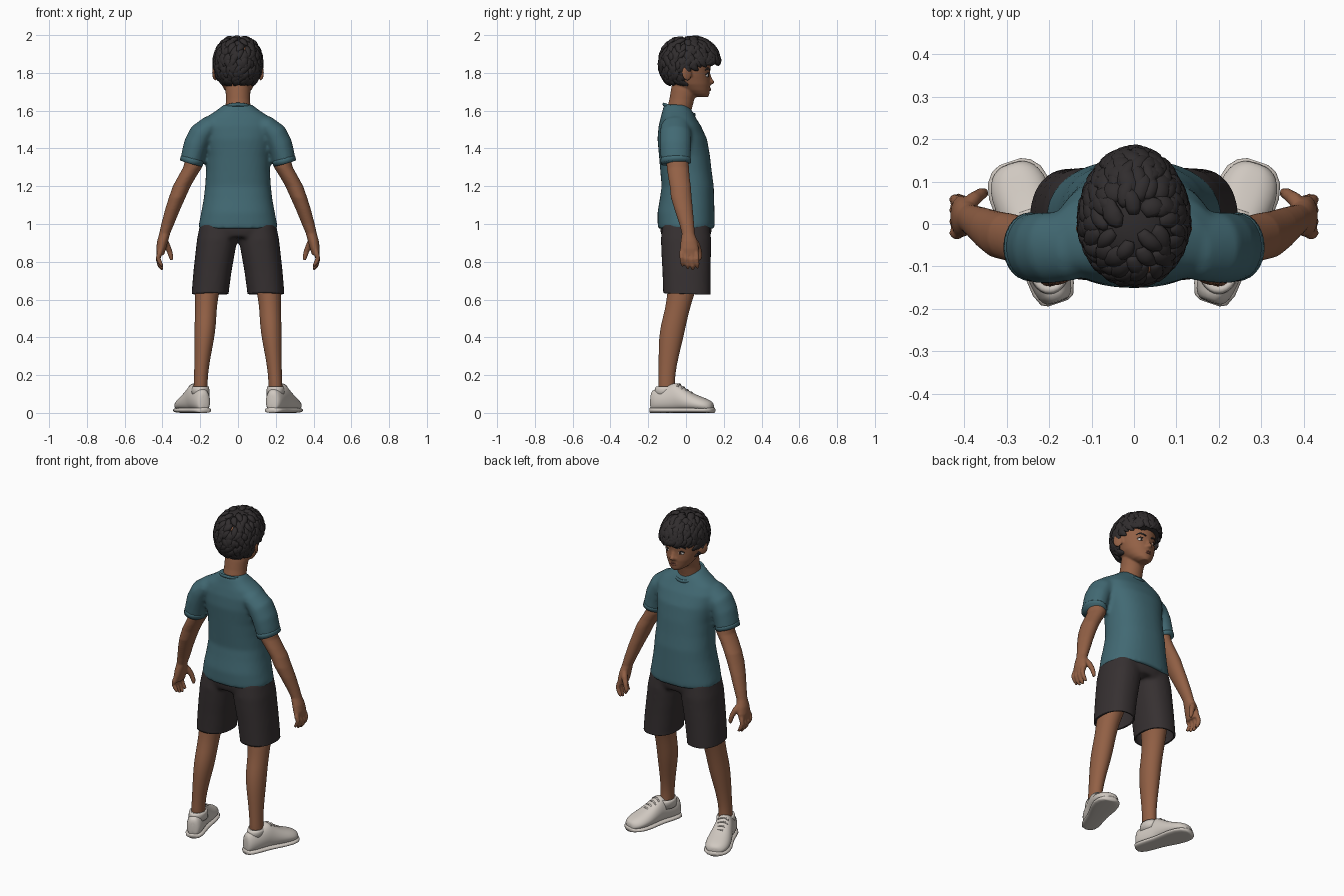
import bpy, bmesh, math, random
from mathutils import Vector, Matrix

if "Cube" in bpy.data.objects:
    bpy.data.objects.remove(bpy.data.objects["Cube"])

random.seed(4)
PI = math.pi


def material(name, r, g, b):
    m = bpy.data.materials.new(name)
    m.diffuse_color = (r, g, b, 1)
    m.use_nodes = True
    m.node_tree.nodes["Principled BSDF"].inputs["Base Color"].default_value = m.diffuse_color
    return m


SKIN = material("brown_skin", 0.29, 0.118, 0.06)
LIP = material("lip_brown", 0.20, 0.07, 0.045)
HAIR = material("dark_hair", 0.030, 0.026, 0.027)
TEAL = material("teal_cotton", 0.054, 0.142, 0.172)
DARK = material("charcoal_cloth", 0.037, 0.030, 0.031)
SHOE = material("off_white_shoe", 0.63, 0.58, 0.53)
WHITE = material("eye_white", 0.75, 0.72, 0.70)
IRIS = material("dark_iris", 0.02, 0.012, 0.01)


# ---------- helpers ----------
def skin(bm, loops):
    """Join equal-length point loops into a closed shell."""
    rows = [[bm.verts.new(p) for p in lp] for lp in loops]
    n = len(rows[0])
    for a, b in zip(rows, rows[1:]):
        for i in range(n):
            j = (i + 1) % n
            bm.faces.new((a[i], a[j], b[j], b[i]))
    bm.faces.new(rows[0])
    bm.faces.new(rows[-1])


def sup(a, p):
    c, s = math.cos(a), math.sin(a)
    return (math.copysign(abs(c) ** (2 / p), c), math.copysign(abs(s) ** (2 / p), s))


def loft(bm, rings, side=1, p=2.0, n=28):
    """Horizontal rings given as (x, y, z, rx, ry)."""
    loops = []
    for x, y, z, rx, ry in rings:
        pts = [sup(2 * PI * i / n, p) for i in range(n)]
        loops.append([(side * (x + rx * c), y + ry * s, z) for c, s in pts])
    skin(bm, loops)


def tube(bm, pts, widths, heights, ref, side=1, n=8):
    """Elliptical tube along points; ref is the height direction."""
    pts = [Vector(p) for p in pts]
    loops = []
    for i, p in enumerate(pts):
        t = (pts[min(i + 1, len(pts) - 1)] - pts[max(i - 1, 0)]).normalized()
        u = t.cross(Vector(ref)).normalized()
        v = u.cross(t)
        lp = []
        for k in range(n):
            a = 2 * PI * k / n
            q = p + u * math.cos(a) * widths[i] + v * math.sin(a) * heights[i]
            lp.append((side * q.x, q.y, q.z))
        loops.append(lp)
    skin(bm, loops)


def ball(bm, loc, size, rot=(0, 0, 0)):
    r = Matrix.Rotation(rot[2], 4, 'Z') @ Matrix.Rotation(rot[0], 4, 'X')
    m = Matrix.Translation(loc) @ r @ Matrix.Diagonal((*size, 1))
    bmesh.ops.create_uvsphere(bm, u_segments=18, v_segments=12, radius=1, matrix=m)


def finish(name, bm, mat, sub=0, voxel=0, smooth=0):
    """Make an object; voxel > 0 fuses its shells into one smooth skin."""
    bmesh.ops.recalc_face_normals(bm, faces=bm.faces[:])
    me = bpy.data.meshes.new(name)
    bm.to_mesh(me)
    bm.free()
    ob = bpy.data.objects.new(name, me)
    bpy.context.collection.objects.link(ob)
    if sub:
        ob.modifiers.new("subdivide", 'SUBSURF').levels = sub
    if voxel:
        r = ob.modifiers.new("fuse", 'REMESH')
        r.mode, r.voxel_size = 'VOXEL', voxel
        s = ob.modifiers.new("relax", 'SMOOTH')
        s.factor, s.iterations = 0.5, smooth
    bpy.context.view_layer.update()
    me = bpy.data.meshes.new_from_object(ob.evaluated_get(bpy.context.evaluated_depsgraph_get()))
    ob.modifiers.clear()
    ob.data = me
    me.materials.clear()
    me.materials.append(mat)
    me.polygons.foreach_set("use_smooth", [True] * len(me.polygons))
    return ob


# ---------- shirt: torso and sleeves fused ----------
bm = bmesh.new()
loft(bm, [(0, .001, .975, .208, .150), (0, .001, 1.0, .207, .151), (0, 0, 1.06, .195, .151),
          (0, .005, 1.13, .182, .144), (0, .009, 1.2, .174, .138), (0, 0, 1.28, .169, .136),
          (0, -.008, 1.36, .170, .135), (0, -.02, 1.45, .185, .131), (0, -.033, 1.52, .195, .112),
          (0, -.042, 1.565, .170, .092), (0, -.046, 1.60, .115, .078), (0, -.055, 1.632, .074, .062)],
     p=2.3, n=40)
for s in (1, -1):
    tube(bm, [(.08, -.055, 1.535), (.15, -.056, 1.515), (.195, -.056, 1.475), (.222, -.056, 1.42),
              (.236, -.055, 1.37), (.246, -.053, 1.325)],
         [.06, .078, .084, .084, .081, .079], [.045, .058, .066, .066, .063, .061], (1, 0, .3), s, 24)
finish("shirt", bm, TEAL, voxel=.011, smooth=4)

# ---------- shirt collar and sleeve hems ----------
bm = bmesh.new()
prof = [(.000, -.012), (.008, -.008), (.009, .004), (.003, .010), (-.005, .006), (-.006, -.008)]
n = 32
rows = []
for i in range(n):
    a = 2 * PI * i / n
    c, q = math.cos(a), math.sin(a)
    rows.append([bm.verts.new(((.076 + d) * c, -.036 + (.080 + d) * q, 1.606 - .028 * q + h)) for d, h in prof])
for i in range(n):
    for k in range(6):
        a, b, m = rows[i], rows[(i + 1) % n], (k + 1) % 6
        bm.faces.new((a[k], a[m], b[m], b[k]))
finish("shirt_collar", bm, TEAL, sub=1)
bm = bmesh.new()
for s in (1, -1):
    tube(bm, [(.241, -.054, 1.348), (.243, -.054, 1.340), (.248, -.053, 1.322)],
         [.079, .081, .080], [.061, .063, .062], (1, 0, .3), s, 28)
finish("sleeve_hems", bm, TEAL)

# ---------- shorts: fused, cut open at the hems ----------
bm = bmesh.new()
loft(bm, [(0, 0, .93, .198, .128), (0, 0, .97, .203, .137), (0, 0, 1.03, .195, .135)], p=2.3, n=40)
for s in (1, -1):
    loft(bm, [(.148, .005, .585, .099, .126), (.147, .005, .64, .098, .126), (.135, .003, .75, .101, .128),
              (.122, .001, .84, .104, .131), (.110, 0, .92, .107, .133), (.098, 0, 1.0, .103, .125)],
         s, 2.3)
shorts = finish("shorts", bm, DARK, voxel=.011, smooth=4)
bm = bmesh.new()
bm.from_mesh(shorts.data)
bmesh.ops.bisect_plane(bm, geom=bm.verts[:] + bm.edges[:] + bm.faces[:], plane_co=(0, 0, .63),
                       plane_no=(0, .03, 1), clear_inner=True)
bm.to_mesh(shorts.data)
bm.free()
sol = shorts.modifiers.new("cloth", 'SOLIDIFY')
sol.thickness, sol.offset = .01, -1

for s, tag in ((1, "right"), (-1, "left")):
    # arm with hand
    bm = bmesh.new()
    loft(bm, [(.215, -.05, 1.40, .05, .058), (.240, -.043, 1.30, .050, .059), (.270, -.038, 1.25, .048, .057),
              (.298, -.030, 1.20, .047, .056), (.322, -.025, 1.14, .044, .055), (.345, -.013, 1.08, .040, .049),
              (.372, .004, 1.0, .034, .039), (.388, .012, .95, .029, .034), (.399, .016, .91, .029, .044),
              (.407, .018, .87, .026, .050), (.411, .019, .835, .019, .046)], s, n=24)
    for k, (y, dz) in enumerate(((-.024, .02), (.003, .005), (.030, 0), (.055, .01))):
        tube(bm, [(.405, .018 + (y - .018) * .8, .88), (.417, y, .84), (.423, y + .003, .81 + dz * .5),
                  (.414, y + .005, .778 + dz), (.400, y + .006, .757 + dz)],
             [.013, .014, .013, .012, .008], [.013, .014, .013, .012, .008], (0, 1, 0), s)
    tube(bm, [(.395, .035, .925), (.378, .058, .89), (.362, .070, .855), (.354, .073, .825), (.352, .073, .808)],
         [.016, .018, .015, .013, .008], [.016, .018, .015, .013, .008], (0, 1, 0), s)
    finish(tag + "_arm", bm, SKIN, voxel=.0055, smooth=3)

    # leg
    bm = bmesh.new()
    loft(bm, [(.145, .0, .76, .078, .088), (.155, -.012, .69, .070, .080), (.166, -.030, .62, .062, .071),
              (.170, -.045, .55, .057, .065), (.173, -.066, .47, .057, .067), (.179, -.080, .39, .053, .064),
              (.188, -.092, .30, .043, .053), (.196, -.102, .2, .036, .043), (.198, -.103, .14, .037, .045),
              (.200, -.10, .08, .038, .046)], s)
    finish(tag + "_leg", bm, SKIN, sub=1)

    # shoe: slices along the foot, then the sole, ankle collar and laces
    th = .33
    cs, sn = math.cos(th), math.sin(th)

    def foot(u, t, z):
        return (s * (.208 + t * sn + u * cs), -.1 + t * cs - u * sn, z)

    slices = [(-.090, .020, .095), (-.082, .036, .122), (-.055, .047, .126), (0, .051, .140), (.045, .053, .163),
              (.065, .056, .152), (.09, .060, .135), (.14, .069, .104), (.19, .071, .085), (.225, .062, .072),
              (.247, .044, .060), (.257, .022, .048)]
    upper, sole = [], []
    for t, w, h in slices:
        ring = [sup(2 * PI * i / 28, 2.7) for i in range(28)]
        upper.append([foot(w * c * (1 - .22 * max(0, q)), t, .012 + (h - .012) * (.5 + .5 * q)) for c, q in ring])
        sole.append([foot((w + .004) * c, t * 1.015, .014 + .014 * q) for c, q in ring])
    bm = bmesh.new()
    skin(bm, upper)
    finish(tag + "_shoe", bm, SHOE, sub=1)
    bm = bmesh.new()
    skin(bm, sole)
    finish(tag + "_sole", bm, SHOE)
    bm = bmesh.new()
    loft(bm, [(.199, -.103, .09, .049, .064), (.199, -.103, .125, .047, .062), (.199, -.101, .141, .044, .058),
              (.199, -.101, .138, .039, .050)], s)
    for t, h in ((.068, .152), (.09, .137), (.112, .122), (.135, .108)):
        p = [foot(u, t, h + .001 - 16 * u * u) for u in (-.03, -.015, 0, .015, .03)]
        tube(bm, p, [.005] * 5, [.004] * 5, (0, 0, 1))
    finish(tag + "_shoe_collar_and_laces", bm, SHOE)

# ---------- head, neck, nose and ears fused ----------
bm = bmesh.new()
loft(bm, [(0, .086, 1.672, .026, .032), (0, .066, 1.688, .052, .058), (0, .050, 1.708, .070, .075),
          (0, .030, 1.74, .089, .099), (0, .014, 1.785, .104, .112), (0, .005, 1.83, .111, .125),
          (0, 0, 1.88, .112, .130), (0, -.005, 1.93, .098, .115), (0, -.005, 1.965, .06, .07)], n=36)
loft(bm, [(0, -.045, 1.56, .078, .070), (0, -.035, 1.61, .067, .066), (0, -.022, 1.66, .064, .066),
          (0, -.008, 1.71, .066, .072), (0, 0, 1.76, .06, .07)])
ball(bm, (0, .131, 1.752), (.017, .019, .014))
tube(bm, [(0, .118, 1.80), (0, .122, 1.78), (0, .130, 1.755)], [.010, .011, .015], [.009, .012, .014], (0, 1, 0))
for s in (1, -1):
    ball(bm, (s * .014, .123, 1.748), (.011, .012, .009))
    ball(bm, (s * .122, .004, 1.798), (.010, .029, .040), (.15, 0, s * .45))
ball(bm, (0, .118, 1.715), (.028, .011, .012))
finish("head", bm, SKIN, voxel=.0055, smooth=4)

# ---------- eyes, brows, lips ----------
for name, mat, y, size in (("eye_whites", WHITE, .109, (.019, .010, .0105)),
                           ("irises", IRIS, .114, (.0085, .0075, .0095))):
    bm = bmesh.new()
    for s in (1, -1):
        ball(bm, (s * .043, y, 1.787), size, (0, 0, -s * .3))
    finish(name, bm, mat)
bm = bmesh.new()
for s in (1, -1):
    tube(bm, [(.018, .125, 1.812), (.035, .121, 1.822), (.053, .112, 1.824), (.070, .099, 1.814)],
         [.004, .006, .0055, .002], [.004] * 4, (0, 1, 0), s)
    tube(bm, [(.024, .117, 1.791), (.036, .119, 1.799), (.050, .115, 1.799), (.063, .104, 1.790)],
         [.002, .003, .003, .002], [.003] * 4, (0, 1, 0), s)
finish("brows_and_lashes", bm, HAIR)
bm = bmesh.new()
for z, r in ((1.7185, .0042), (1.7105, .0055)):
    tube(bm, [(-.027, .114, 1.715), (-.012, .125, z), (0, .128, z), (.012, .125, z), (.027, .114, 1.715)],
         [.002, r, r, r, .002], [.002, .004, .004, .004, .002], (0, 1, 0))
finish("lips", bm, LIP)

# ---------- hair: cap following the hairline, covered with curved locks ----------
HC = Vector((0, .008, 1.852))


def reach(az):
    """Polar angle of the hairline; az = 0 is the face."""
    d = math.cos(az)
    if d < .1:
        z = 1.745 + .08 * min(1, max(0, (d + .25) / .35))
    else:
        z = 1.825 + .03 * min(1, (d - .1) / .5)
    return math.acos((z - HC.z) / .136)


def scalp(az, pol, r):
    q = abs(math.sin(pol)) ** .82 * r
    d = math.cos(az)
    front = .020 * max(0, d) ** 2 * math.sin(pol)
    p = HC + Vector((.121 * q * math.sin(az), .144 * q * d + front, .136 * math.cos(pol) * r))
    p.z = min(p.z, 1.991)
    return p


bm = bmesh.new()
az_list = [2 * PI * i / 48 for i in range(48)]
cap = [[scalp(a, reach(a) * (k + .1) / 14.1, 1) for a in az_list] for k in range(15)]
cap.append([scalp(a, reach(a), .86) for a in az_list])
skin(bm, cap)
finish("hair_cap", bm, HAIR)

bm = bmesh.new()
count = 270
for i in range(count):
    az = i * 2.39996 + random.uniform(-.1, .1)
    pm = reach(az)
    p0 = pm * math.sqrt((i + .5) / count) * .88
    p1 = min(p0 + random.uniform(.4, .6), pm + random.uniform(.02, .14))
    swirl = random.uniform(-.35, .45)
    lift = random.uniform(.02, .065)
    w = random.uniform(.017, .025)
    pts, ws, hs = [], [], []
    for k in range(7):
        t = k / 6
        pol = p0 + (p1 - p0) * t
        a = az + swirl * t * t / max(.45, math.sin(pol))
        pts.append(scalp(a, pol, .985 + .03 * math.sin(PI * t) + lift * t * t))
        taper = math.sin(PI * (.18 + .78 * t)) ** .8
        ws.append(w * taper)
        hs.append(.012 * taper)
    tube(bm, pts, ws, hs, pts[3] - HC)
for v in bm.verts:
    v.co.z = min(v.co.z, 2.0)
finish("hair_locks", bm, HAIR)
